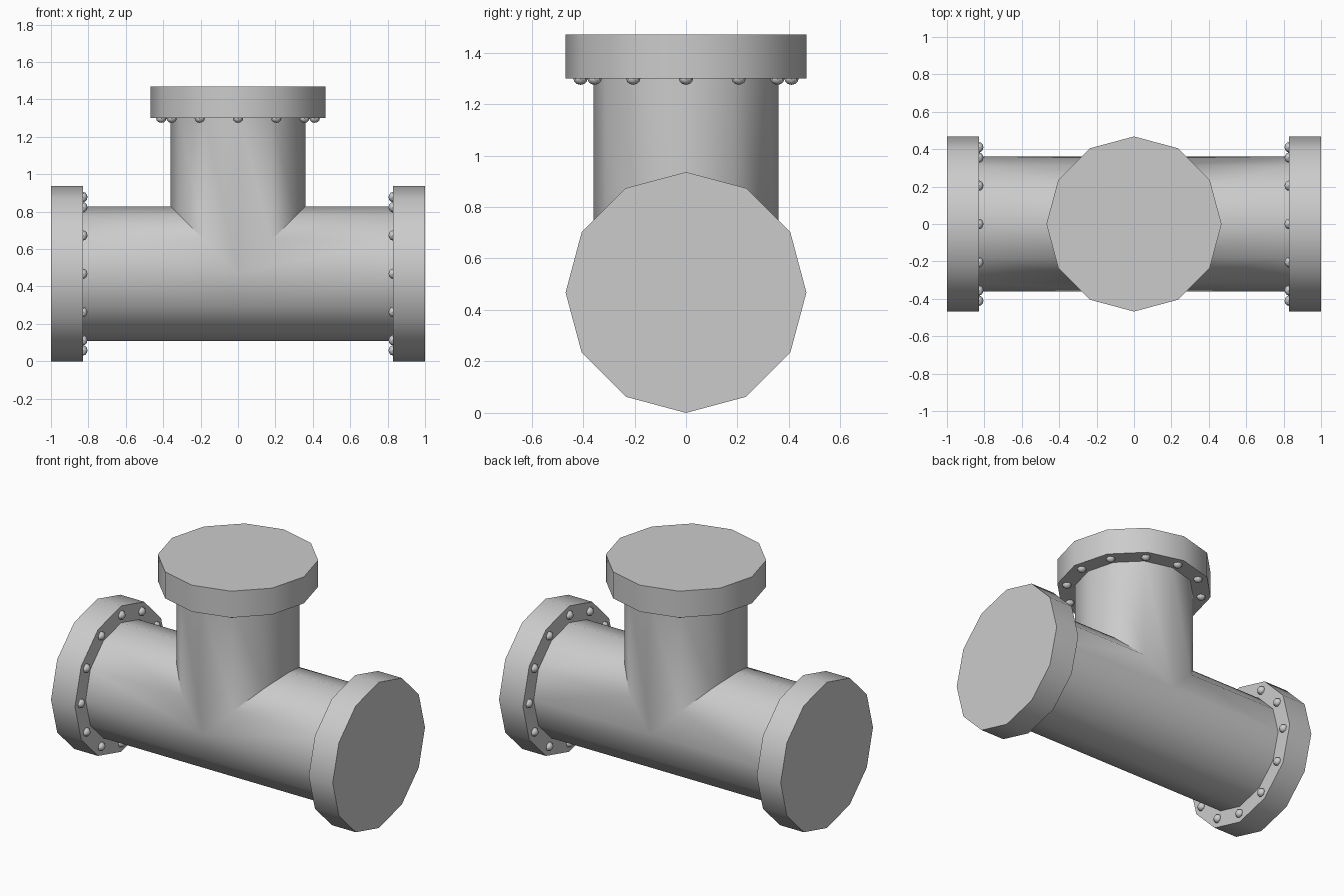
import bpy, bmesh
from math import sin, cos, pi
from mathutils import Matrix, Vector

if "Cube" in bpy.data.objects:
    bpy.data.objects.remove(bpy.data.objects["Cube"])

R_PIPE, R_FL, R_BOLT = 0.36, 0.468, 0.41
ZC, THICK, SIDES = 0.468, 0.17, 12
TOP = 1.47


def finish(bm, name):
    bmesh.ops.remove_doubles(bm, verts=bm.verts[:], dist=1e-4)
    bmesh.ops.recalc_face_normals(bm, faces=bm.faces[:])
    me = bpy.data.meshes.new(name)
    bm.to_mesh(me)
    bm.free()
    ob = bpy.data.objects.new(name, me)
    bpy.context.collection.objects.link(ob)
    bpy.ops.object.select_all(action='DESELECT')
    ob.select_set(True)
    bpy.context.view_layer.objects.active = ob
    bpy.ops.object.shade_smooth_by_angle(angle=0.7)
    return ob


# Tee pipe: three arms meeting on mitred half rings
bm = bmesh.new()
ts = [i * 2 * pi / SIDES for i in range(SIDES // 2 + 1)]
left = [(-R_PIPE * sin(t), -R_PIPE * cos(t), ZC + R_PIPE * sin(t)) for t in ts]
right = [(-x, y, z) for x, y, z in left]
under = [(0, -R_PIPE * cos(t), ZC - R_PIPE * sin(t)) for t in ts]


def arm(a, b, axis, end):
    inner = a + b[-2:0:-1]
    outer = [tuple(end if k == axis else c for k, c in enumerate(p)) for p in inner]
    vi = [bm.verts.new(p) for p in inner]
    vo = [bm.verts.new(p) for p in outer]
    n = len(vi)
    for i in range(n):
        j = (i + 1) % n
        bm.faces.new((vi[i], vi[j], vo[j], vo[i]))


arm(left, under, 0, -1 + THICK - 0.01)
arm(right, under, 0, 1 - THICK + 0.01)
arm(left, right, 2, TOP - THICK + 0.01)
finish(bm, "tee_pipe")


# Flanges and bolts: local z points outward, origin on the outer face
def flange(name, direction, origin):
    m = Matrix.Translation(origin) @ Vector(direction).to_track_quat('Z', 'Y').to_matrix().to_4x4()
    bm = bmesh.new()
    spin = Matrix.Rotation(pi / 2, 4, 'Z')
    bmesh.ops.create_cone(bm, cap_ends=True, segments=SIDES, radius1=R_FL, radius2=R_FL,
                          depth=THICK, matrix=m @ Matrix.Translation((0, 0, -THICK / 2)) @ spin)
    finish(bm, name + "_flange")

    bm = bmesh.new()
    for i in range(SIDES):
        a = i * 2 * pi / SIDES
        bmesh.ops.create_uvsphere(
            bm, u_segments=8, v_segments=6, radius=0.028,
            matrix=m @ Matrix.Translation((R_BOLT * cos(a), R_BOLT * sin(a), -THICK))
            @ Matrix.Diagonal((1, 1, 0.9, 1)))
    # Keep only the exposed dome of each bolt
    normal = Vector(direction)
    bmesh.ops.bisect_plane(bm, geom=bm.verts[:] + bm.edges[:] + bm.faces[:],
                           plane_co=Vector(origin) - normal * (THICK - 0.002),
                           plane_no=normal, clear_outer=True)
    finish(bm, name + "_bolts")


flange("left", (-1, 0, 0), (-1, 0, ZC))
flange("right", (1, 0, 0), (1, 0, ZC))
flange("top", (0, 0, 1), (0, 0, TOP))
